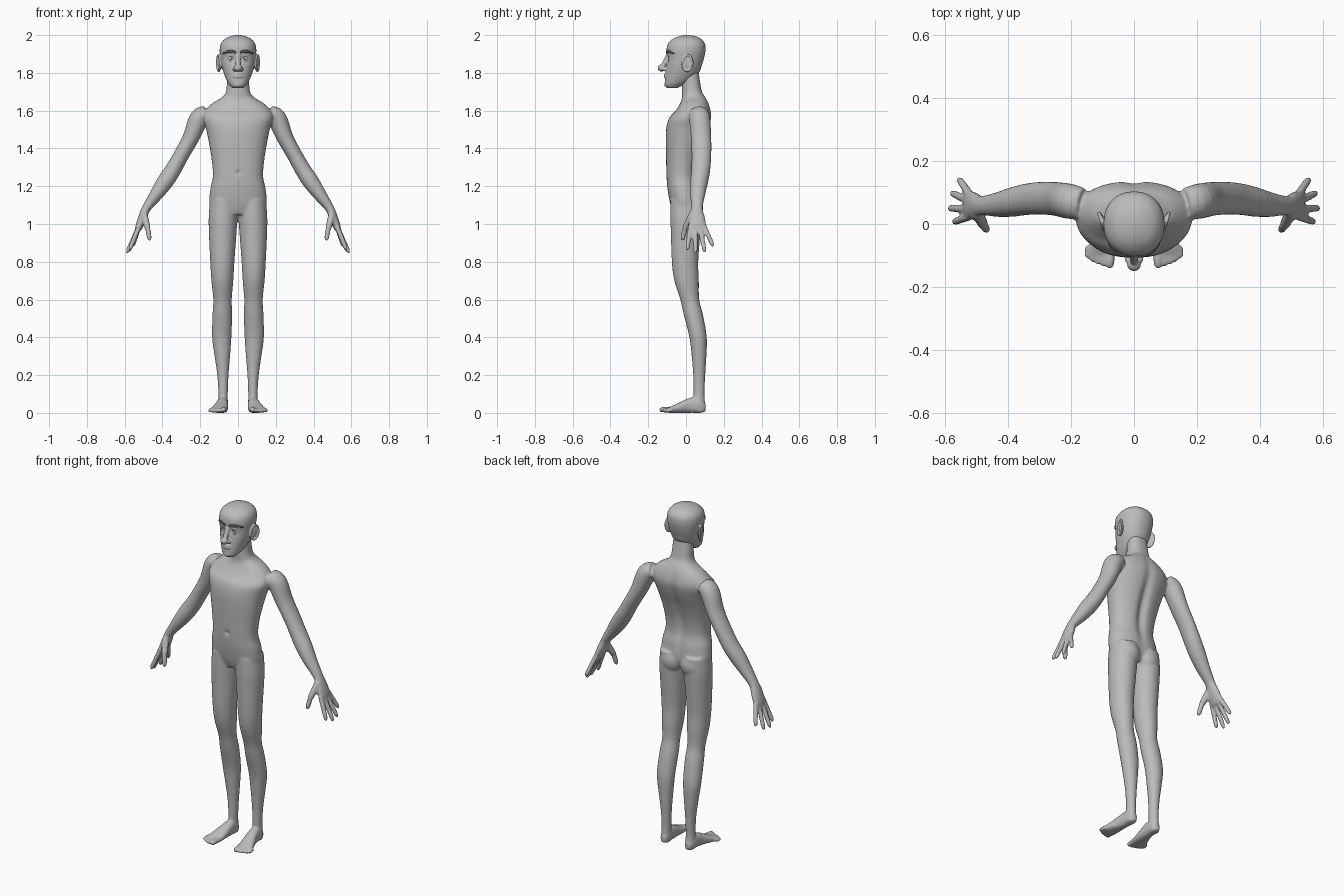
import bpy, bmesh, math
from mathutils import Vector, Matrix

if "Cube" in bpy.data.objects:
    bpy.data.objects.remove(bpy.data.objects["Cube"])

X, Y, Z = Vector((1, 0, 0)), Vector((0, 1, 0)), Vector((0, 0, 1))


def material(name, value):
    mat = bpy.data.materials.new(name)
    mat.use_nodes = True
    color = (value, value, value, 1)
    mat.diffuse_color = color
    bsdf = mat.node_tree.nodes["Principled BSDF"]
    bsdf.inputs["Base Color"].default_value = color
    bsdf.inputs["Roughness"].default_value = 0.7
    return mat


SKIN = material("grey skin", 0.5)
WHITE = material("eye white", 0.8)
DARK = material("dark brow", 0.1)


def densify(rows, n):
    """Catmull-Rom interpolation of section rows."""
    out = []
    for i in range(len(rows) - 1):
        p = [rows[max(i - 1, 0)], rows[i], rows[i + 1], rows[min(i + 2, len(rows) - 1)]]
        for k in range(n):
            t = k / n
            out.append([b + 0.5 * t * (c - a + t * (2*a - 5*b + 4*c - d + t * (3*(b - c) + d - a)))
                        for a, b, c, d in zip(*p)])
    return out + [list(rows[-1])]


def tube(bm, rows, axes=None, side=Y, power=1.0, segs=24, n=4):
    """Loft through rows of (x, y, z, radius along side, other radius)."""
    rows = densify(rows, n)
    pts = [Vector(r[:3]) for r in rows]
    rings = []
    for i, r in enumerate(rows):
        if axes:
            u, v = axes
        else:
            t = (pts[min(i + 1, len(pts) - 1)] - pts[max(i - 1, 0)]).normalized()
            u = (side - t * side.dot(t)).normalized()
            v = t.cross(u)
        ring = []
        for k in range(segs):
            a = math.tau * k / segs
            c, s = math.cos(a), math.sin(a)
            c = math.copysign(abs(c) ** power, c)
            s = math.copysign(abs(s) ** power, s)
            ring.append(bm.verts.new(pts[i] + u * c * r[3] + v * s * r[4]))
        rings.append(ring)
    for a, b in zip(rings, rings[1:]):
        for k in range(segs):
            j = (k + 1) % segs
            bm.faces.new((a[k], a[j], b[j], b[k]))
    bm.faces.new(rings[0][::-1])
    bm.faces.new(rings[-1])


def digit(bm, a, b, r):
    """Finger or toe with a rounded tip."""
    a, b = Vector(a), Vector(b)
    rows = []
    for t, k in ((0, 1), (.4, .97), (.82, .9), (.95, .65), (1, .2)):
        rows.append([*a.lerp(b, t), r * k, r * k])
    tube(bm, rows, side=X, segs=12, n=2)


def ball(bm, center, radii, turn=0.0):
    m = Matrix.Translation(center) @ Matrix.Rotation(turn, 4, "Z") @ Matrix.Diagonal((*radii, 1))
    bmesh.ops.create_uvsphere(bm, u_segments=24, v_segments=16, radius=1, matrix=m)


def mirror(bm):
    """Copy everything built so far to the other side."""
    geom = bm.verts[:] + bm.edges[:] + bm.faces[:]
    copy = bmesh.ops.duplicate(bm, geom=geom)["geom"]
    for v in copy:
        if isinstance(v, bmesh.types.BMVert):
            v.co.x *= -1


def finish(bm, name, mat, voxel=0, smooth=0):
    bmesh.ops.recalc_face_normals(bm, faces=bm.faces[:])
    for f in bm.faces:
        f.smooth = True
    mesh = bpy.data.meshes.new(name)
    bm.to_mesh(mesh)
    bm.free()
    mesh.materials.append(mat)
    obj = bpy.data.objects.new(name, mesh)
    bpy.context.scene.collection.objects.link(obj)
    if voxel:
        rm = obj.modifiers.new("Fuse", "REMESH")
        rm.mode = "VOXEL"
        rm.voxel_size = voxel
        rm.use_smooth_shade = True
        sm = obj.modifiers.new("Soften", "SMOOTH")
        sm.factor = 0.5
        sm.iterations = smooth
    return obj


def upright(rows):
    """Rows of (z, half width, front y, back y) to horizontal sections."""
    return [(0, (f + b) / 2, z, w, (b - f) / 2) for z, w, f, b in rows]


def bump(d, size):
    return math.exp(-(d / size) ** 2)


# Arm and palm
body = bmesh.new()
tube(body, [(.165, .065, 1.585, .05, .04), (.205, .072, 1.56, .056, .052), (.25, .08, 1.455, .054, .044),
            (.3, .082, 1.365, .052, .041), (.345, .078, 1.285, .05, .043), (.385, .07, 1.225, .047, .044),
            (.43, .062, 1.16, .04, .036), (.484, .058, 1.085, .031, .024), (.505, .058, 1.035, .042, .023),
            (.524, .06, .985, .047, .02), (.53, .06, .965, .042, .014)])
# Fingers and thumb
for y, tip in ((.024, (.575, .006, .86)), (.048, (.59, .05, .844)),
               (.073, (.582, .1, .848)), (.095, (.558, .145, .88))):
    digit(body, (.523, y, .99), tip, .0135)
digit(body, (.498, .035, 1.055), (.477, -.008, .97), .019)
digit(body, (.481, -.001, .995), (.467, -.02, .912), .0145)
# Leg
tube(body, [(.075, 0, 1.13, .072, .083), (.079, 0, 1.04, .076, .083), (.081, -.002, .95, .073, .078),
            (.083, -.005, .8, .064, .07), (.083, .003, .7, .058, .065), (.082, .02, .6, .049, .05),
            (.083, .039, .52, .052, .051), (.086, .064, .4, .051, .046), (.083, .069, .3, .041, .039),
            (.08, .07, .2, .03, .032), (.079, .069, .1, .025, .029), (.08, .07, .03, .027, .033),
            (.08, .072, .006, .024, .03)], axes=(X, Y), segs=32)
# Foot and toes
tube(body, [(.08, .104, .028, .014, .02), (.08, .08, .036, .027, .036), (.082, .04, .042, .03, .042),
            (.086, 0, .036, .034, .036), (.094, -.04, .026, .041, .026), (.102, -.08, .017, .046, .017),
            (.106, -.1, .013, .043, .012)], axes=(X, Z), power=.85)
for x, y, r in ((.073, -.142, .0155), (.094, -.136, .012), (.112, -.13, .0115),
                (.129, -.121, .011), (.145, -.109, .011)):
    digit(body, (x, -.07, r + .004), (x + .004, y, r), r)
# Buttock
ball(body, (.066, .035, 1.075), (.066, .056, .075))
mirror(body)

# Torso and neck, with spine groove and navel
torso = bmesh.new()
tube(torso, upright([(1.05, .12, -.065, .06), (1.1, .15, -.082, .075), (1.18, .147, -.097, .07),
                     (1.25, .133, -.103, .058), (1.33, .138, -.105, .065), (1.42, .152, -.107, .09),
                     (1.5, .168, -.105, .12), (1.56, .185, -.09, .135), (1.6, .175, -.055, .132),
                     (1.64, .135, -.03, .12), (1.67, .085, -.021, .105), (1.7, .064, -.021, .086),
                     (1.76, .058, -.02, .074), (1.82, .054, -.02, .065)]),
     axes=(X, Y), power=.88, segs=96, n=8)
for v in torso.verts:
    if v.co.y > 0:
        v.co.y -= .02 * bump(v.co.x, .025) * bump(v.co.z - 1.38, .2)
    else:
        v.co.y += .012 * bump(v.co.x, .012) * bump(v.co.z - 1.27, .011)
part = bpy.data.meshes.new("torso_part")
torso.to_mesh(part)
torso.free()
body.from_mesh(part)
bpy.data.meshes.remove(part)
finish(body, "body", SKIN, .006, 6)

# Head skull, with eye sockets pressed in
head = bmesh.new()
tube(head, upright([(1.72, .03, -.1, -.045), (1.735, .045, -.111, -.015), (1.76, .06, -.112, .03),
                    (1.8, .076, -.108, .068), (1.84, .087, -.103, .084), (1.88, .093, -.1, .096),
                    (1.92, .097, -.103, .103), (1.955, .091, -.095, .1), (1.98, .07, -.07, .08),
                    (1.994, .04, -.038, .05), (2.0, .012, -.005, .02)]),
     axes=(X, Y), power=.92, segs=96, n=6)
for v in head.verts:
    if v.co.y < 0:
        v.co.y += .013 * bump(abs(v.co.x) - .037, .018) * bump(v.co.z - 1.878, .016)
# Nose and chin
digit(head, (0, -.088, 1.9), (0, -.128, 1.825), .014)
ball(head, (0, -.129, 1.826), (.022, .021, .019))
ball(head, (0, -.098, 1.738), (.024, .017, .016))
# Lips
for z, r in ((1.792, .0055), (1.78, .0065)):
    tube(head, [(-.036, -.096, 1.786, .003, .002), (-.018, -.107, z, r, r), (0, -.111, z, r, r),
                (.018, -.107, z, r, r), (.036, -.096, 1.786, .003, .002)], side=Z, segs=12)
# Ears, nostrils, eyelids
for s in (-1, 1):
    ball(head, (s * .097, .008, 1.852), (.008, .024, .04), s * -.35)
    rim = []
    for k in range(13):
        a = math.tau * k / 12
        y = .026 * math.cos(a)
        rim.append((s * (.103 + .3 * y), .008 + y, 1.852 + .042 * math.sin(a) + .1 * y, .006, .006))
    tube(head, rim, side=X, segs=10, n=2)
    ball(head, (s * .018, -.113, 1.819), (.011, .013, .01))
    for z in (1.893, 1.864):
        tube(head, [(s * .016, -.086, 1.876, .004, .004), (s * .037, -.092, z, .005, .005),
                    (s * .058, -.076, 1.876, .004, .004)], side=Z, segs=10)
finish(head, "head", SKIN, .0035, 3)

# Eyes and brows
for s, side_name in ((1, "left"), (-1, "right")):
    eye = bmesh.new()
    ball(eye, (s * .037, -.074, 1.878), (.019, .017, .015), s * .25)
    finish(eye, side_name + "_eye", WHITE)
    pupil = bmesh.new()
    ball(pupil, (s * .036, -.0905, 1.878), (.0045, .0015, .0045), s * .1)
    finish(pupil, side_name + "_pupil", DARK)
    brow = bmesh.new()
    tube(brow, [(s * .012, -.103, 1.908, .005, .004), (s * .03, -.1, 1.913, .008, .006),
                (s * .055, -.089, 1.912, .007, .006), (s * .08, -.063, 1.902, .003, .003)],
         side=Z, segs=12)
    finish(brow, side_name + "_brow", DARK)
